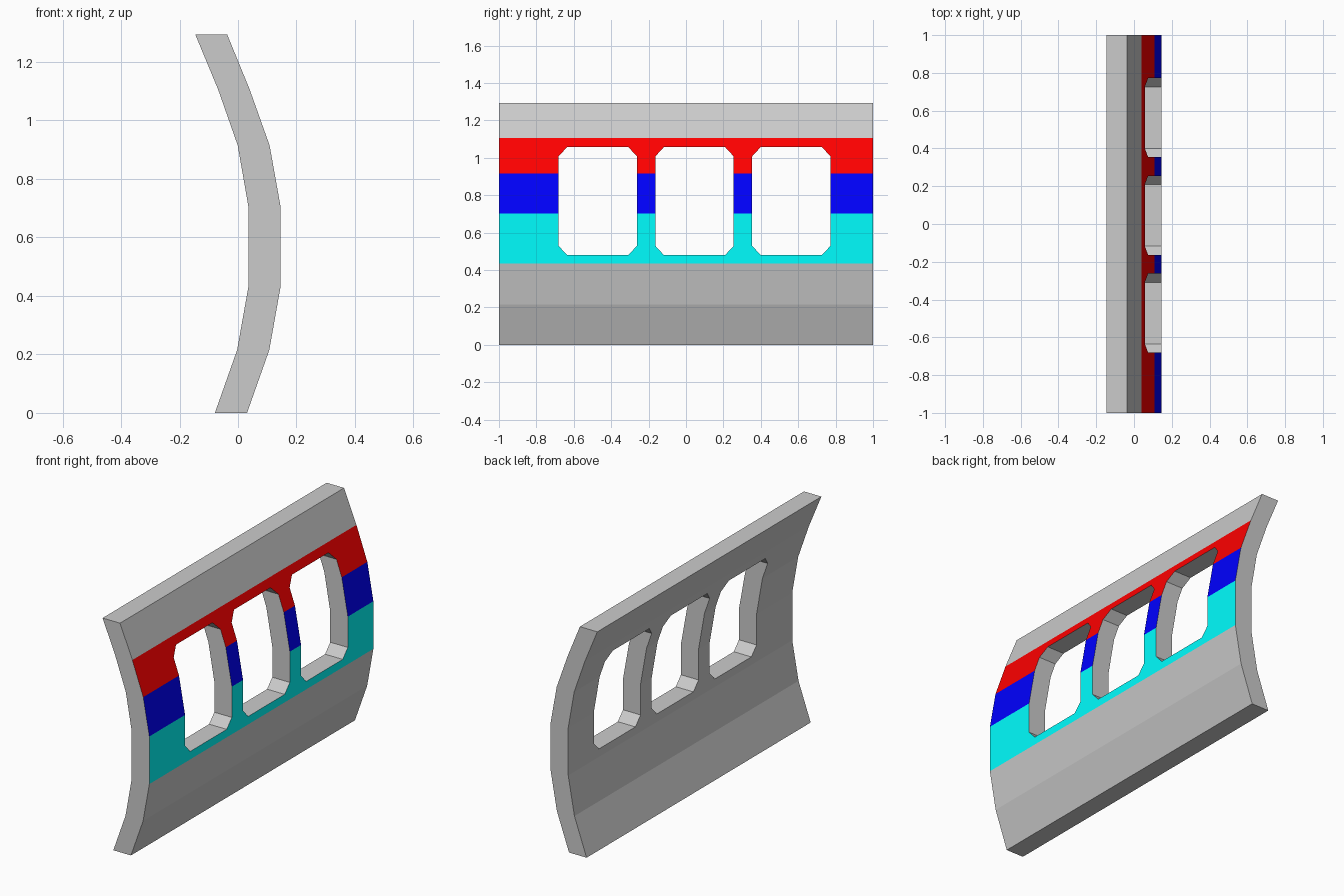
import bpy

if "Cube" in bpy.data.objects:
    bpy.data.objects.remove(bpy.data.objects["Cube"])

# Outer and inner outlines of the curved wall, (x, z) from bottom to top
OUTER = [(0.031, 0), (0.107, 0.215), (0.146, 0.434), (0.146, 0.703),
         (0.108, 0.915), (0.040, 1.106), (-0.037, 1.294)]
INNER = [(-0.079, 0), (-0.003, 0.215), (0.036, 0.434), (0.036, 0.703),
         (-0.001, 0.915), (-0.068, 1.106), (-0.146, 1.294)]
BANDS = {2: ("cyan", (0, 1, 1, 1)), 3: ("blue", (0, 0, 1, 1)), 4: ("red", (1, 0, 0, 1))}


def prism(outlines):
    """Vertices and faces joining pairs of matching outlines into closed solids."""
    verts, faces = [], []
    for a, b in outlines:
        s, n = len(verts), len(a)
        verts += a + b
        faces += [(s + i, s + (i + 1) % n, s + n + (i + 1) % n, s + n + i) for i in range(n)]
        faces += [tuple(s + i for i in reversed(range(n))), tuple(s + n + i for i in range(n))]
    return verts, faces


def make_object(name, verts, faces):
    mesh = bpy.data.meshes.new(name)
    mesh.from_pydata(verts, [], faces)
    mesh.update()
    obj = bpy.data.objects.new(name, mesh)
    bpy.context.collection.objects.link(obj)
    return obj


# Wall panel: the bent section extruded along y
section = INNER + OUTER[::-1]
section.reverse()
wall = make_object("window_wall", *prism([([(x, 1, z) for x, z in section],
                                           [(x, -1, z) for x, z in section])]))

# Coloured stripes on the outer face only; slot 0 stays plain grey
wall.data.materials.append(None)
for slot, (band, (name, color)) in enumerate(BANDS.items(), 1):
    mat = bpy.data.materials.new(name + "_stripe")
    mat.diffuse_color = color
    mat.use_nodes = True
    mat.node_tree.nodes["Principled BSDF"].inputs["Base Color"].default_value = mat.diffuse_color
    wall.data.materials.append(mat)
    wall.data.polygons[band].material_index = slot

# Window cutters: three chamfered rectangles pushed straight through in x
HALF_W, LOW, HIGH, CY, CZ = 0.209, 0.479, 1.058, 0.046, 0.05


def window(y):
    l, r = y - HALF_W, y + HALF_W
    pts = [(l + CY, LOW), (r - CY, LOW), (r, LOW + CZ), (r, HIGH - CZ),
           (r - CY, HIGH), (l + CY, HIGH), (l, HIGH - CZ), (l, LOW + CZ)]
    return [(-0.5, a, b) for a, b in pts], [(0.5, a, b) for a, b in pts]


cutter = make_object("window_cutter", *prism([window(0.0455 + 0.5175 * i) for i in (-1, 0, 1)]))
cutter.hide_render = True

# Cut the openings, then drop the cutter
cut = wall.modifiers.new("windows", 'BOOLEAN')
cut.operation = 'DIFFERENCE'
cut.solver = 'EXACT'
cut.object = cutter
bpy.context.view_layer.objects.active = wall
bpy.ops.object.modifier_apply(modifier=cut.name)
bpy.data.objects.remove(cutter)
